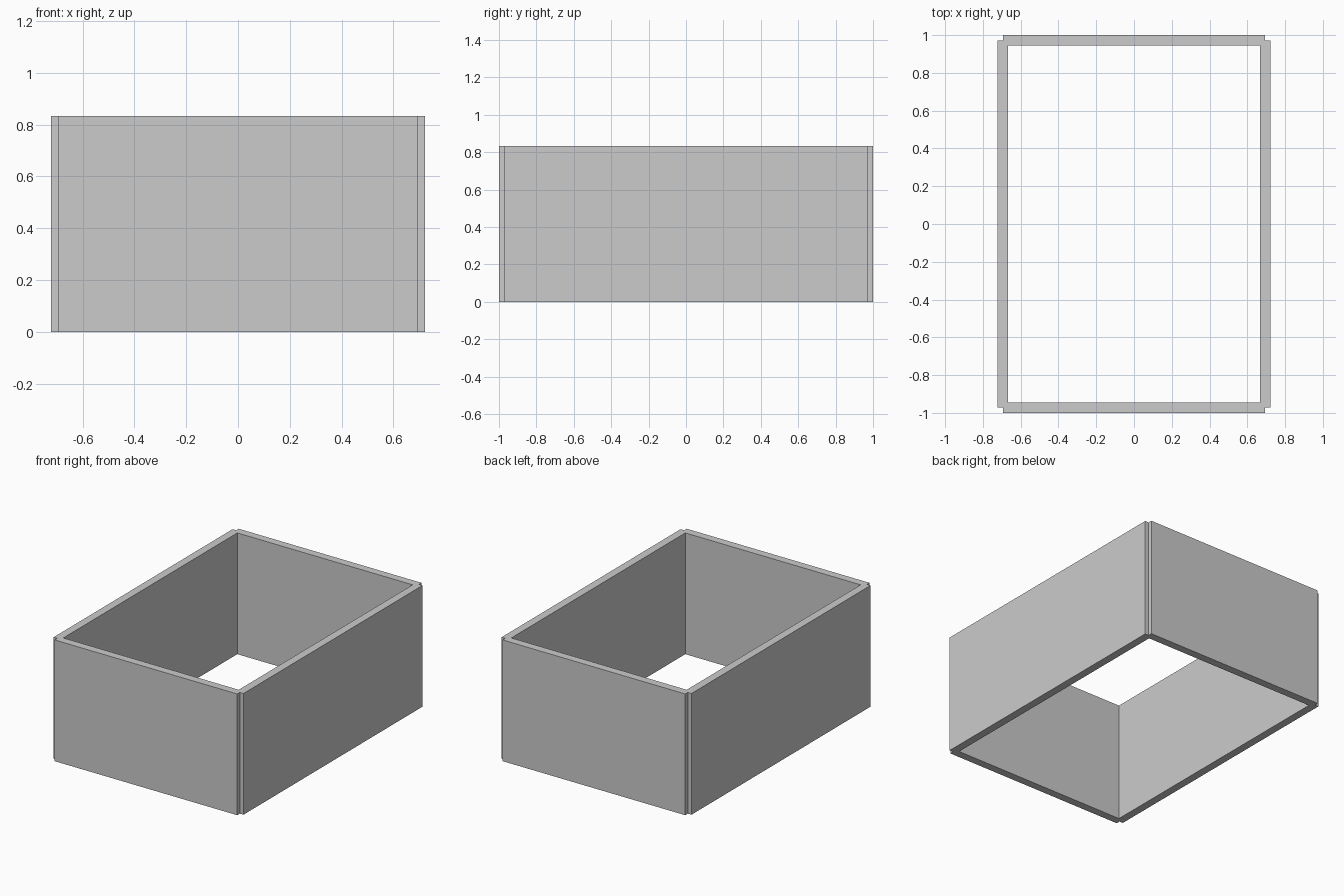
import bpy

if "Cube" in bpy.data.objects:
    bpy.data.objects.remove(bpy.data.objects["Cube"])

U = 1 / 36          # wall half-thickness: the whole model sits on this module
HEIGHT = 30 * U

# Quarter of the wall plan, counter-clockwise, with the notched outer corner
plan = [(0, 34), (24, 34), (24, 0), (26, 0), (26, 35), (25, 35), (25, 36), (0, 36)]
n = len(plan)
verts = [(x * U, y * U, z) for z in (0, HEIGHT) for x, y in plan]

# Rims and walls; the ends lying on the mirror planes stay open
faces = [tuple(reversed(range(n))), tuple(range(n, 2 * n))]
for i in range(n):
    j = (i + 1) % n
    if plan[i][0] == plan[j][0] == 0 or plan[i][1] == plan[j][1] == 0:
        continue
    faces.append((i, j, j + n, i + n))

mesh = bpy.data.meshes.new("box_walls")
mesh.from_pydata(verts, [], faces)
walls = bpy.data.objects.new("box_walls", mesh)
bpy.context.collection.objects.link(walls)

# Mirror the quarter into the full open frame
mirror = walls.modifiers.new("mirror", 'MIRROR')
mirror.use_axis = (True, True, False)
mirror.use_clip = True
